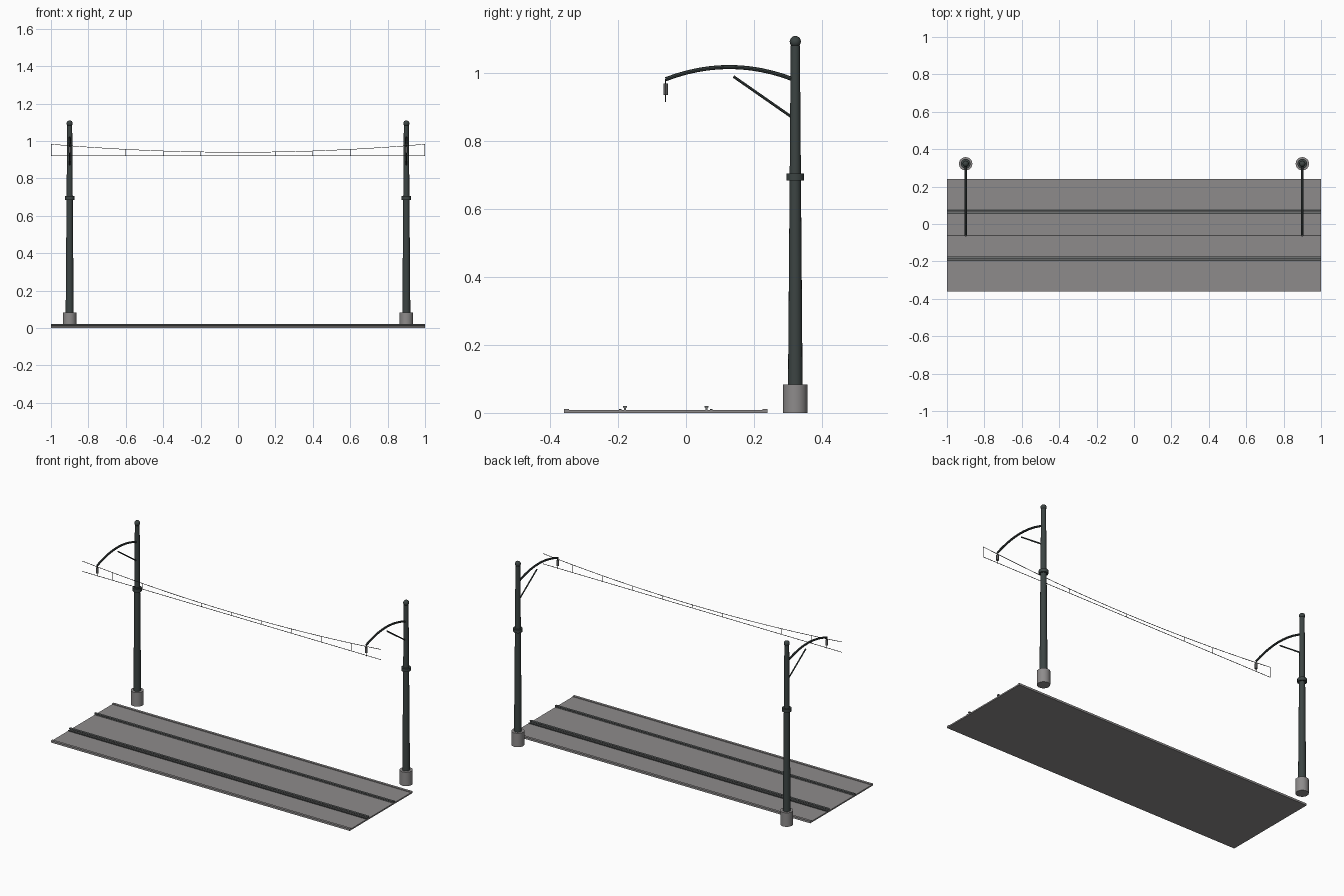
import bpy
import math
from mathutils import Vector

cube = bpy.data.objects.get("Cube")
if cube:
    bpy.data.objects.remove(cube, do_unlink=True)


def material(name, rgb):
    m = bpy.data.materials.new(name)
    m.use_nodes = True
    m.diffuse_color = (*rgb, 1)
    m.node_tree.nodes["Principled BSDF"].inputs["Base Color"].default_value = (*rgb, 1)
    return m


CONCRETE = material("concrete", (0.27, 0.26, 0.26))
PAINT = material("dark_green_grey_paint", (0.045, 0.058, 0.056))
STEEL = material("rail_steel", (0.16, 0.17, 0.17))
GROOVE = material("dark_strip", (0.05, 0.055, 0.055))
CERAMIC = material("insulator_grey", (0.12, 0.12, 0.12))
WIRE = material("wire", (0.03, 0.03, 0.03))

WIRE_Y = -0.06   # track centre line
POLE_Y = 0.322


def mesh_object(name, verts, faces, mat, smooth=False):
    me = bpy.data.meshes.new(name)
    me.from_pydata(verts, [], faces)
    me.materials.append(mat)
    ob = bpy.data.objects.new(name, me)
    bpy.context.collection.objects.link(ob)
    if smooth:
        bpy.ops.object.select_all(action="DESELECT")
        ob.select_set(True)
        bpy.context.view_layer.objects.active = ob
        bpy.ops.object.shade_smooth_by_angle(angle=math.radians(35))
    return ob


def extrude_x(name, profile, mat):
    """Run a (y, z) profile, counter-clockwise, along the full length."""
    n = len(profile)
    verts = [(x, y, z) for x in (-1, 1) for y, z in profile]
    faces = [(i, n + i, n + (i + 1) % n, (i + 1) % n)[::-1] for i in range(n)]
    faces += [tuple(range(n))[::-1], tuple(range(n, 2 * n))]
    return mesh_object(name, verts, faces, mat)


def tube(name, points, radii, mat, sides=8):
    """Sweep a round section through points lying in one upright plane."""
    pts = [Vector(p) for p in points]
    n = len(pts)
    verts, faces = [], []
    for i, p in enumerate(pts):
        t = (pts[min(i + 1, n - 1)] - pts[max(i - 1, 0)]).normalized()
        u = t.orthogonal() if abs(t.z) > 0.99 else t.cross(Vector((0, 0, 1)))
        u.normalize()
        v = t.cross(u)
        r = radii[i] if isinstance(radii, (list, tuple)) else radii
        for k in range(sides):
            a = math.tau * k / sides
            verts.append(p + (u * math.cos(a) + v * math.sin(a)) * r)
    for i in range(n - 1):
        for k in range(sides):
            a, b = i * sides + k, i * sides + (k + 1) % sides
            faces.append((a, b, b + sides, a + sides))
    faces += [tuple(range(sides))[::-1], tuple(range((n - 1) * sides, n * sides))]
    return mesh_object(name, verts, faces, mat, smooth=True)


def upright(name, x, y, z0, z1, r0, r1, mat, sides=16):
    return tube(name, [(x, y, z0), (x, y, z1)], [r0, r1], mat, sides)


# Track bed with raised edges
lo, hi, rim = -0.36, 0.24, 0.015
extrude_x("track_bed", [(lo, 0), (hi, 0), (hi, 0.012), (hi - rim, 0.012),
                        (hi - rim, 0.008), (lo + rim, 0.008),
                        (lo + rim, 0.012), (lo, 0.012)], CONCRETE)

# Rails, each with a low strip on its outer side
for side, label in ((-1, "front"), (1, "back")):
    y = WIRE_Y + side * 0.12
    extrude_x(label + "_rail", [(y - 0.003, 0.007), (y + 0.003, 0.007),
                                (y + 0.003, 0.014), (y + 0.006, 0.017),
                                (y + 0.006, 0.021), (y - 0.006, 0.021),
                                (y - 0.006, 0.017), (y - 0.003, 0.014)], STEEL)
    s = y + side * 0.014
    extrude_x(label + "_rail_strip", [(s - 0.004, 0.007), (s + 0.004, 0.007),
                                      (s + 0.004, 0.011), (s - 0.004, 0.011)], GROOVE)

# Poles with arms
for side, label in ((-1, "right"), (1, "left")):
    x = side * 0.9
    upright(label + "_footing", x, POLE_Y, 0, 0.084, 0.036, 0.036, CONCRETE)
    upright(label + "_pole", x, POLE_Y, 0.08, 1.083, 0.0215, 0.0135, PAINT)
    upright(label + "_collar", x, POLE_Y, 0.685, 0.705, 0.026, 0.026, PAINT)
    bpy.ops.mesh.primitive_uv_sphere_add(segments=16, ring_count=10, radius=0.0165,
                                         location=(x, POLE_Y, 1.094))
    ball = bpy.context.object
    ball.name = label + "_finial"
    ball.data.materials.append(PAINT)
    bpy.ops.object.shade_smooth()

    # Curved bracket: a shallow arch from pole to wire
    arch = []
    for i in range(13):
        f = i / 12
        arch.append((x, 0.315 + (WIRE_Y - 0.315) * f,
                     0.983 + 0.036 * (1 - (2 * f - 1) ** 2)))
    tube(label + "_arm", arch, 0.006, PAINT)
    tube(label + "_brace", [(x, 0.315, 0.869), (x, 0.14, 0.991)], 0.004, PAINT)

    # Hanger and insulator
    upright(label + "_hanger", x, WIRE_Y, 0.916, 0.983, 0.0015, 0.0015, WIRE, 6)
    upright(label + "_insulator", x, WIRE_Y, 0.937, 0.97, 0.007, 0.007, CERAMIC, 12)


# Overhead wires
def sag(x):
    return 0.94 + 0.043 * x * x


tube("contact_wire", [(-1, WIRE_Y, 0.921), (1, WIRE_Y, 0.921)], 0.0015, WIRE, 6)
tube("carrier_wire", [(i / 10, WIRE_Y, sag(i / 10)) for i in range(-10, 11)],
     0.0015, WIRE, 6)
for i in range(-5, 6):
    x = i * 0.2 * 0.999
    upright("dropper", x, WIRE_Y, 0.921, sag(x), 0.001, 0.001, WIRE, 6)
